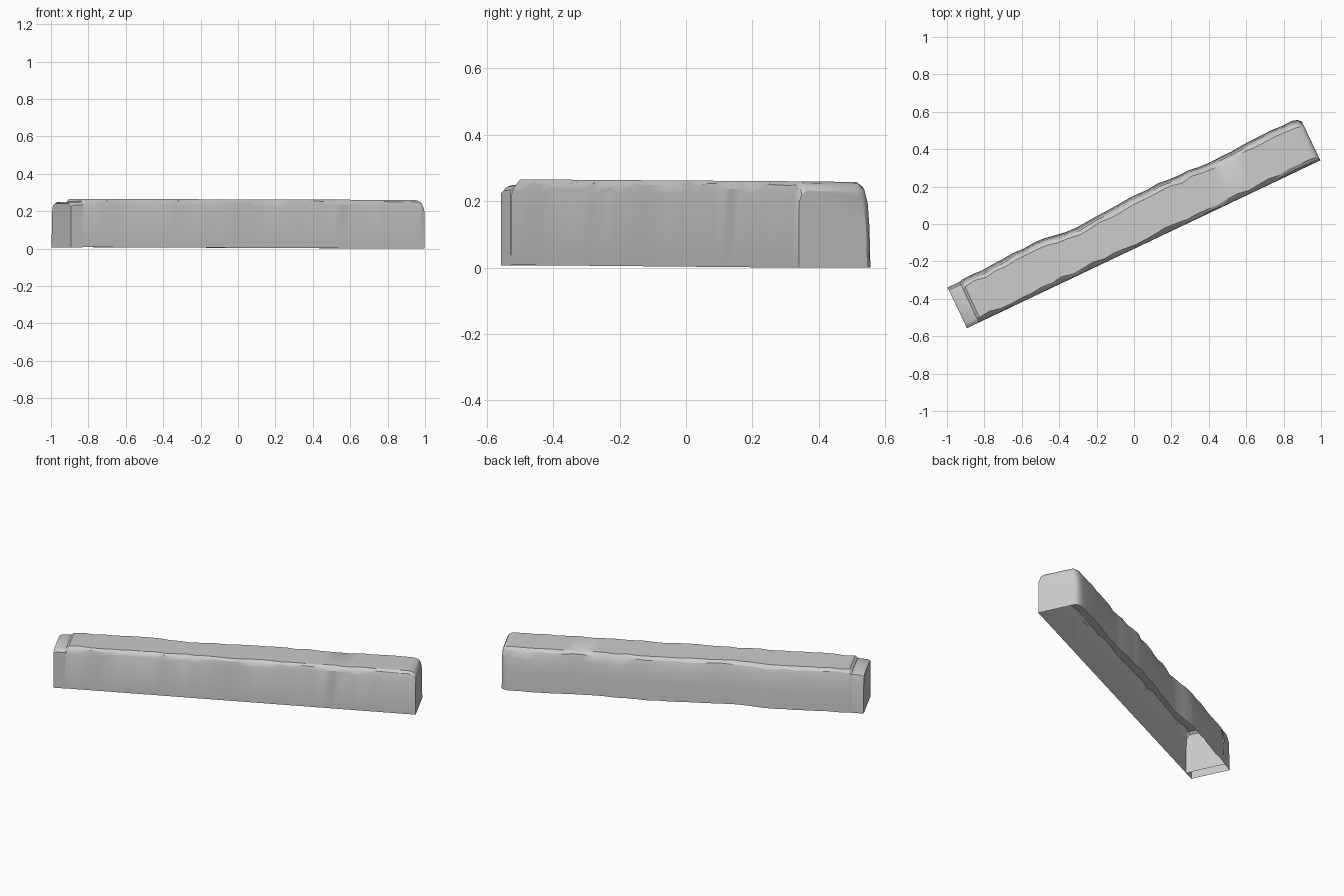
import bpy, bmesh, math, random
from mathutils import Matrix, Vector

random.seed(7)
cube = bpy.data.objects.get("Cube")
if cube:
    bpy.data.objects.remove(cube, do_unlink=True)

stone = bpy.data.materials.new("grey_stone")
stone.use_nodes = True
GREY = (0.6, 0.6, 0.6, 1)
stone.diffuse_color = GREY
stone.node_tree.nodes["Principled BSDF"].inputs["Base Color"].default_value = GREY

# The stone lies diagonally across the ground
turn = Matrix.Rotation(math.radians(25.4), 4, 'Z')


def loft(name, rings, cap_start, cap_end):
    """Skin open-bottomed cross-sections into a shell."""
    bm = bmesh.new()
    loops = [[bm.verts.new(turn @ Vector(p)) for p in ring] for ring in rings]
    for a, b in zip(loops, loops[1:]):
        for i in range(len(a) - 1):
            bm.faces.new((a[i], b[i], b[i + 1], a[i + 1]))
    if cap_start:
        bm.faces.new(loops[0])
    if cap_end:
        bm.faces.new(loops[-1][::-1])
    bm.normal_update()
    mesh = bpy.data.meshes.new(name)
    bm.to_mesh(mesh)
    bm.free()
    mesh.materials.append(stone)
    obj = bpy.data.objects.new(name, mesh)
    bpy.context.collection.objects.link(obj)
    bpy.ops.object.select_all(action='DESELECT')
    obj.select_set(True)
    bpy.context.view_layer.objects.active = obj
    bpy.ops.object.shade_smooth_by_angle(angle=math.radians(28))
    return obj


def body_ring(u, wear=1.0, drop=0.0, pinch=0.0):
    """Section of the long stone: straight front, chipped edges, wavy back."""
    r = lambda a: random.uniform(-a, a) * wear
    top = 0.263 - 0.003 * u - drop
    base = max(0, 0.004 - 0.004 * u)
    back = 0.133 + 0.006 * math.sin(9 * u) + r(0.004) - pinch
    back -= 0.014 * math.exp(-((u + 0.3) / 0.12) ** 2)
    chip = r(0.008)
    return [(u, -0.12, base),
            (u, -0.119, top - 0.034 + r(0.01)),
            (u, -0.111 + chip / 2, top - 0.012 + r(0.004)),
            (u, -0.096 + chip, top),
            (u, back - 0.04 + r(0.005), top - 0.002),
            (u, back - 0.021 + r(0.004), top - 0.018 + r(0.004)),
            (u, back - 0.009, top - 0.062 + r(0.008)),
            (u, back - 0.003, 0.12),
            (u, back, base)]


# Main stone, with its left end rounded off
START, STOP, COUNT = -0.975, 0.985, 32
rings = [body_ring(START, 0.3, 0.012, 0.008)]
rings += [body_ring(START + 0.015 + (STOP - START) * i / COUNT)
          for i in range(COUNT + 1)]
rings += [body_ring(1.025, 0.3, 0.005, 0.006),
          body_ring(1.038, 0.2, 0.014, 0.014),
          body_ring(1.046, 0.2, 0.028, 0.026)]
loft("main_stone", rings, True, True)

# Lower slab butted against the right end
SLAB = [(-0.12, 0.007), (-0.12, 0.234), (-0.108, 0.245), (-0.095, 0.25),
        (0.085, 0.25), (0.104, 0.242), (0.115, 0.2), (0.121, 0.007)]


def slab_ring(u, drop):
    return [(u, v, z - drop if z > 0.1 else z) for v, z in SLAB]


loft("end_slab", [slab_ring(-1.046, 0.01), slab_ring(-1.03, 0.002),
                  slab_ring(-0.975, 0)], True, False)
